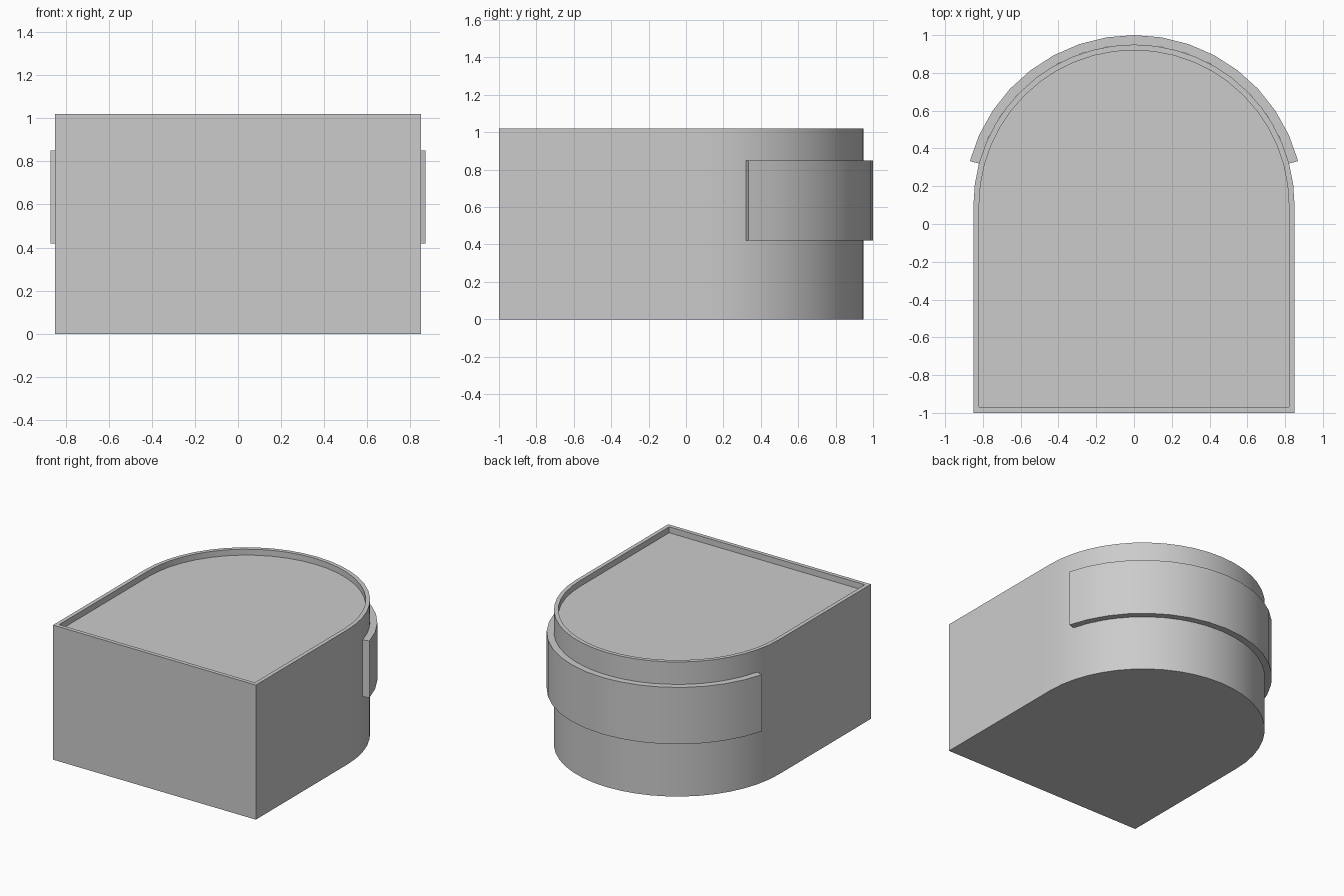
import bpy, bmesh, math

if "Cube" in bpy.data.objects:
    bpy.data.objects.remove(bpy.data.objects["Cube"], do_unlink=True)

GREY = (0.6, 0.6, 0.6, 1)
mat = bpy.data.materials.new("light grey")
mat.use_nodes = True
mat.diffuse_color = GREY
mat.node_tree.nodes["Principled BSDF"].inputs["Base Color"].default_value = GREY

ARC_Y = 0.1      # centre of the rounded back
RADIUS = 0.85
HEIGHT = 1.02
RIM = 0.03
RECESS = 0.045


def arc(radius, half_angle, steps):
    """Points around the back, from the left side to the right side."""
    angles = [math.radians(half_angle * (1 - 2 * i / steps)) for i in range(steps + 1)]
    return [(radius * math.sin(a), ARC_Y + radius * math.cos(a)) for a in angles]


def extrude_outline(name, outline, bottom, top):
    """Raise a flat outline into a solid; returns the object, bmesh and top face."""
    bm = bmesh.new()
    base = bm.faces.new([bm.verts.new((x, y, bottom)) for x, y in outline])
    raised = bmesh.ops.extrude_face_region(bm, geom=[base], use_keep_orig=True)["geom"]
    verts = [g for g in raised if isinstance(g, bmesh.types.BMVert)]
    bmesh.ops.translate(bm, verts=verts, vec=(0, 0, top - bottom))
    bmesh.ops.recalc_face_normals(bm, faces=bm.faces[:])
    lid = max(bm.faces, key=lambda f: f.calc_center_median().z)
    mesh = bpy.data.meshes.new(name)
    obj = bpy.data.objects.new(name, mesh)
    bpy.context.collection.objects.link(obj)
    mesh.materials.append(mat)
    return obj, bm, lid


def finish(obj, bm):
    bm.to_mesh(obj.data)
    bm.free()
    bpy.ops.object.select_all(action='DESELECT')
    obj.select_set(True)
    bpy.context.view_layer.objects.active = obj
    bpy.ops.object.shade_smooth_by_angle(angle=math.radians(30))


# Body: square front, round back, shallow recess inside a thin rim
outline = arc(RADIUS, 90, 24) + [(-RADIUS, -1), (RADIUS, -1)]
body, bm, lid = extrude_outline("body", outline, 0, HEIGHT)
bmesh.ops.inset_region(bm, faces=[lid], thickness=RIM, use_even_offset=True)
walls = bmesh.ops.extrude_face_region(bm, geom=[lid])["geom"]
bmesh.ops.delete(bm, geom=[lid], context='FACES_ONLY') if lid.is_valid else None
floor_verts = [g for g in walls if isinstance(g, bmesh.types.BMVert)]
bmesh.ops.translate(bm, verts=floor_verts, vec=(0, 0, -RECESS))
bmesh.ops.recalc_face_normals(bm, faces=bm.faces[:])
finish(body, bm)

# Curved panel wrapped around the back
panel_outline = arc(RADIUS + 0.05, 75, 16) + arc(RADIUS, 75, 16)[::-1]
panel, bm, lid = extrude_outline("back_panel", panel_outline, 0.42, 0.85)
finish(panel, bm)
